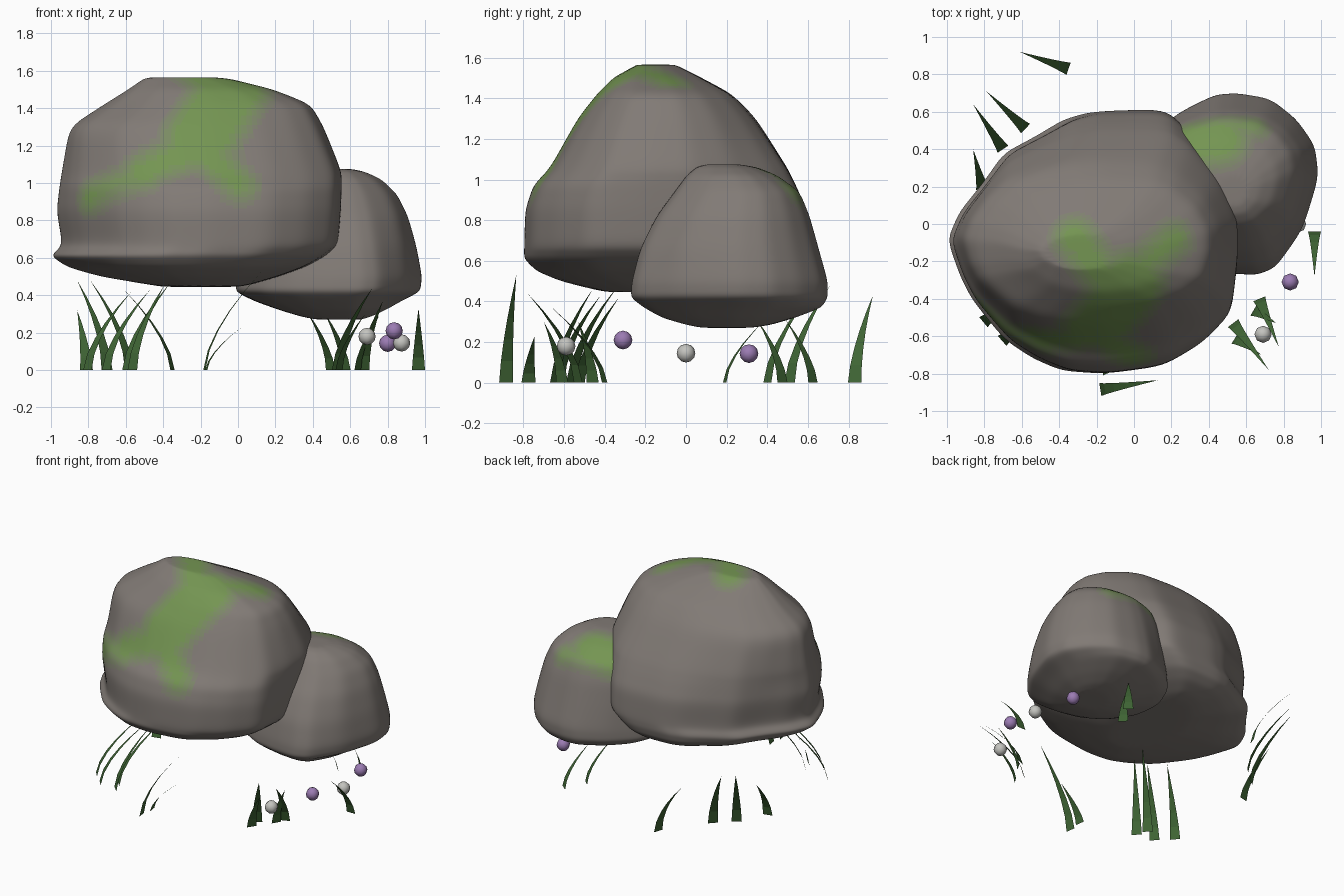
import bpy
from math import hypot
from mathutils import Vector

if "Cube" in bpy.data.objects:
    bpy.data.objects.remove(bpy.data.objects["Cube"])


def material(name, rgb):
    m = bpy.data.materials.new(name)
    m.diffuse_color = (*rgb, 1)
    m.use_nodes = True
    m.node_tree.nodes["Principled BSDF"].inputs["Base Color"].default_value = m.diffuse_color
    return m


def mix(a, b, t):
    return tuple(p + (q - p) * t for p, q in zip(a, b))


STONE, MOSS = (0.22, 0.196, 0.179), (0.175, 0.3, 0.085)
tones = [material(f"stone_moss_{i}", mix(STONE, MOSS, i / 5)) for i in range(6)]
grass_mat = material("grass", (0.05, 0.13, 0.035))
purple = material("purple", (0.33, 0.2, 0.45))
white = material("white", (0.55, 0.55, 0.52))


def add_mesh(name, verts, faces, mats):
    me = bpy.data.meshes.new(name)
    me.from_pydata(verts, [], faces)
    for m in mats:
        me.materials.append(m)
    ob = bpy.data.objects.new(name, me)
    bpy.context.collection.objects.link(ob)
    return ob


def seg_dist(p, a, b):
    a, b = Vector(a), Vector(b)
    t = max(0, min(1, (p - a).dot(b - a) / max((b - a).length_squared, 1e-9)))
    return (p - a - (b - a) * t).length


def rock(name, outline, levels, moss, z_low, z_high):
    """Stack plan outlines, each fitted to (z, xmin, xmax, ymin, ymax).
    Between z_low and z_high the outline turns into a rounder one."""
    xs, ys = zip(*outline)
    x0, x1, y0, y1 = min(xs), max(xs), min(ys), max(ys)
    n, verts, faces = len(outline), [], []
    for z, a, b, c, d in levels:
        t = 0.6 * max(0, min(1, (z - z_low) / (z_high - z_low)))
        for x, y in outline:
            u = 2 * (x - x0) / (x1 - x0) - 1
            v = 2 * (y - y0) / (y1 - y0) - 1
            s = 1 - t + t / (abs(u) ** 2.4 + abs(v) ** 2.4) ** (1 / 2.4)
            verts.append(((a + b + u * s * (b - a)) / 2, (c + d + v * s * (d - c)) / 2, z))
    for k in range(len(levels) - 1):
        for i in range(n):
            j = (i + 1) % n
            faces.append((k * n + i, k * n + j, (k + 1) * n + j, (k + 1) * n + i))
    faces.append(tuple(reversed(range(n))))
    top = (len(levels) - 1) * n
    faces.append(tuple(range(top, top + n)))
    ob = add_mesh(name, verts, faces, tones)
    bpy.ops.object.select_all(action='DESELECT')
    bpy.context.view_layer.objects.active = ob
    ob.select_set(True)
    # split first so the rounding stays tight and the facets remain readable
    for kind, lv in (('SIMPLE', 1), ('CATMULL_CLARK', 2)):
        sub = ob.modifiers.new(kind, 'SUBSURF')
        sub.subdivision_type = kind
        sub.levels = lv
        bpy.ops.object.modifier_apply(modifier=kind)
    bpy.ops.object.shade_smooth()
    # moss fades into the stone around painted strokes
    for f in ob.data.polygons:
        v = max((r - seg_dist(f.center, a, b)) / 0.12 + 0.5 for a, b, r in moss)
        f.material_index = round(5 * max(0, min(1, v)))
    return ob


# large boulder
rock("large_boulder",
     [(-1, -.08), (-.93, -.27), (-.86, -.4), (-.68, -.61), (-.52, -.71), (-.36, -.775),
      (-.15, -.79), (.16, -.75), (.37, -.63), (.53, -.47), (.555, -.2), (.555, .04),
      (.45, .28), (.3, .5), (.17, .61), (-.19, .6), (-.34, .56), (-.5, .47),
      (-.68, .38), (-.8, .22), (-.93, .07)],
     [(.445, -.4, .0, -.38, .33), (.46, -.5, .08, -.46, .43), (.5, -.74, .22, -.62, .53),
      (.55, -.92, .36, -.74, .59), (.61, -1.01, .47, -.8, .61), (.67, -.95, .535, -.8, .615),
      (.85, -.98, .55, -.795, .6), (.97, -.965, .555, -.755, .55), (1.06, -.95, .555, -.67, .505),
      (1.3, -.905, .46, -.535, .35), (1.42, -.72, .39, -.44, .23), (1.5, -.59, .19, -.36, .08),
      (1.555, -.51, -.03, -.26, -.03), (1.565, -.47, -.12, -.24, -.06)],
     [((.22, -.08, 1.48), (0, -.25, 1.51), .08), ((-.32, -.07, 1.56), (-.15, -.3, 1.53), .1),
      ((-.03, -.33, 1.49), (-.2, -.55, 1.24), .19), ((-.2, -.58, 1.18), (-.5, -.58, 1.04), .11),
      ((-.48, -.62, 1.03), (-.78, -.45, .92), .08), ((-.17, -.6, 1.15), (.0, -.69, .98), .09)],
     .8, 1.3)

# small boulder
rock("small_boulder",
     [(.99, .25), (.97, .42), (.87, .56), (.73, .67), (.55, .7), (.43, .69), (.23, .59),
      (.06, .44), (-.02, .25), (.0, .05), (.12, -.12), (.3, -.22), (.5, -.26),
      (.66, -.27), (.76, -.23), (.9, -.03)],
     [(.27, .42, .66, .08, .32), (.285, .34, .71, .0, .42), (.32, .22, .79, -.12, .54),
      (.37, .08, .88, -.21, .67), (.42, -.02, .98, -.275, .7), (.5, -.01, .99, -.27, .7),
      (.66, .01, .96, -.23, .655), (.82, .05, .915, -.15, .61), (.94, .11, .855, -.06, .56),
      (1.02, .2, .77, .0, .45), (1.06, .32, .68, .05, .35), (1.075, .44, .61, .1, .26)],
     [((.28, .42, .97), (.46, .44, .99), .14), ((.42, .5, .95), (.64, .51, .93), .06)],
     .45, .9)


# grass blades: (base xy) -> (tip xyz), flat, tapered and bent over
def blade(name, bx, by, tx, ty, h, w=.07, n=5):
    dx, dy = tx - bx, ty - by
    length = hypot(dx, dy)
    sx, sy = -dy / length * w / 2, dx / length * w / 2
    verts = []
    for i in range(n):
        t = i / n
        k, e = t ** 1.6, 1 - t ** 1.2
        x, y, z = bx + dx * k, by + dy * k, h * t
        verts += [(x - sx * e, y - sy * e, z), (x + sx * e, y + sy * e, z)]
    verts.append((tx, ty, h))
    faces = [(2 * i, 2 * i + 1, 2 * i + 3, 2 * i + 2) for i in range(n - 1)]
    faces.append((2 * n - 2, 2 * n - 1, 2 * n))
    add_mesh(name, verts, faces, [grass_mat])


blades = [
    # back left
    (-.35, .83, -.61, .92, .43), (-.58, .51, -.79, .71, .48), (-.70, .40, -.86, .64, .48),
    (-.81, .19, -.86, .40, .32),
    # front left
    (-.805, -.525, -.57, -.33, .42), (-.705, -.625, -.47, -.42, .43),
    (-.595, -.565, -.36, -.34, .47), (-.565, -.645, -.39, -.46, .46),
    # front
    (-.18, -.885, .13, -.835, .53), (-.17, -.775, .02, -.745, .23),
    # front right
    (.53, -.53, .72, -.78, .44), (.54, -.61, .68, -.70, .3), (.67, -.40, .775, -.66, .37),
    (.64, -.46, .76, -.53, .3),
    # right
    (.965, -.04, .965, -.28, .33),
    # back right
    (.575, .625, .46, .49, .31), (.495, .475, .37, .35, .31),
]
for i, b in enumerate(blades):
    blade(f"grass_blade_{i + 1}", *b)

# small round blossoms
for i, (x, y, z, m) in enumerate([(.69, -.59, .18, white), (.835, -.31, .21, purple),
                                  (.875, 0, .145, white), (.8, .31, .143, purple)]):
    bpy.ops.mesh.primitive_uv_sphere_add(segments=8, ring_count=6, radius=.046, location=(x, y, z))
    ob = bpy.context.object
    ob.name = f"blossom_{i + 1}"
    ob.data.materials.append(m)
    bpy.ops.object.shade_smooth()
